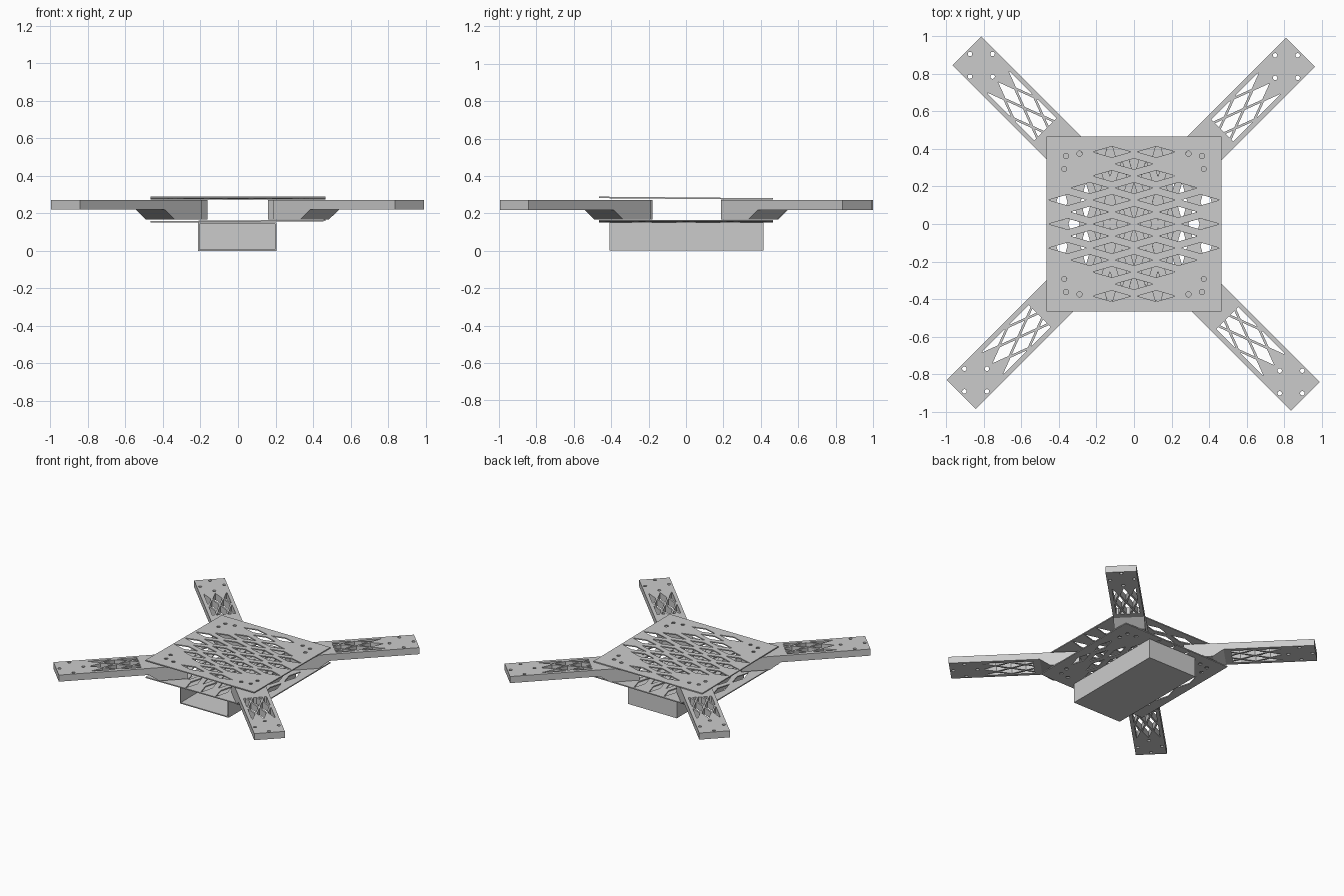
import bpy, bmesh, math
from mathutils import Matrix

cube = bpy.data.objects.get("Cube")
if cube:
    bpy.data.objects.remove(cube, do_unlink=True)

grey = bpy.data.materials.new("matte grey")
grey.use_nodes = True
colour = (0.6, 0.6, 0.6, 1)
grey.diffuse_color = colour
grey.node_tree.nodes["Principled BSDF"].inputs["Base Color"].default_value = colour


def add_object(name, mesh, matrix):
    mesh.materials.clear()
    mesh.materials.append(grey)
    ob = bpy.data.objects.new(name, mesh)
    ob.matrix_world = matrix
    bpy.context.collection.objects.link(ob)
    return ob


def slab(name, loops, thickness, matrix):
    """Flat sheet: the first loop is the outline, the others are holes."""
    curve = bpy.data.curves.new(name, 'CURVE')
    curve.dimensions = '2D'
    curve.fill_mode = 'BOTH'
    curve.extrude = thickness / 2
    for pts in loops:
        spline = curve.splines.new('POLY')
        spline.points.add(len(pts) - 1)
        for p, (x, y) in zip(spline.points, pts):
            p.co = (x, y, 0, 1)
        spline.use_cyclic_u = True
    temp = bpy.data.objects.new(name + "_outline", curve)
    bpy.context.collection.objects.link(temp)
    bpy.context.view_layer.update()
    mesh = bpy.data.meshes.new_from_object(temp)
    bpy.data.objects.remove(temp, do_unlink=True)
    bm = bmesh.new()
    bm.from_mesh(mesh)
    bmesh.ops.remove_doubles(bm, verts=bm.verts, dist=1e-5)
    bmesh.ops.recalc_face_normals(bm, faces=bm.faces)
    for f in bm.faces:
        f.smooth = False
    bm.to_mesh(mesh)
    bm.free()
    return add_object(name, mesh, matrix)


def prism(name, profile, width, matrix):
    """Side profile in x and z, extruded along y."""
    bm = bmesh.new()
    face = bm.faces.new([bm.verts.new((x, -width / 2, z)) for x, z in profile])
    new = bmesh.ops.extrude_face_region(bm, geom=[face])["geom"]
    moved = [v for v in new if isinstance(v, bmesh.types.BMVert)]
    bmesh.ops.translate(bm, verts=moved, vec=(0, width, 0))
    bmesh.ops.recalc_face_normals(bm, faces=bm.faces)
    mesh = bpy.data.meshes.new(name)
    bm.to_mesh(mesh)
    bm.free()
    return add_object(name, mesh, matrix)


def rect(x0, x1, y0, y1):
    return [(x0, y0), (x1, y0), (x1, y1), (x0, y1)]


def diamond(cx, cy, a, b):
    return [(cx - a, cy), (cx, cy - b), (cx + a, cy), (cx, cy + b)]


def circle(cx, cy, r, n=14):
    steps = [2 * math.pi * i / n for i in range(n)]
    return [(cx + r * math.cos(t), cy + r * math.sin(t)) for t in steps]


def clip(poly, axis, limit, sign):
    """Keep the part of a polygon where sign * coordinate <= sign * limit."""
    out = []
    for p, q in zip(poly, poly[1:] + poly[:1]):
        dp, dq = sign * (p[axis] - limit), sign * (q[axis] - limit)
        if dp <= 0:
            out.append(p)
        if dp * dq < 0:
            t = dp / (dp - dq)
            out.append(tuple(a + t * (b - a) for a, b in zip(p, q)))
    return out


# Square deck with staggered diamond holes and three bolt holes per corner
deck = [rect(-0.465, 0.465, -0.465, 0.465)]
for row in range(-6, 7):
    if row % 2:
        columns = (0,) if abs(row) == 5 else (-2, 0, 2)
    else:
        columns = (-1, 1) if abs(row) > 2 else (-3, -1, 1, 3)
    deck += [diamond(c * 0.118, row * 0.064, 0.102, 0.029) for c in columns]
for sx in (-1, 1):
    for sy in (-1, 1):
        for x, y in ((0.29, 0.375), (0.362, 0.362), (0.372, 0.293)):
            deck.append(circle(sx * x, sy * y, 0.014))

slab("top_deck", deck, 0.008,
     Matrix.Translation((0, 0, 0.281)) @ Matrix.Rotation(-0.009, 4, 'X'))
slab("bottom_deck", deck, 0.008,
     Matrix.Translation((0, 0, 0.158)) @ Matrix.Rotation(-0.008, 4, 'Y')
     @ Matrix.Rotation(math.pi / 2, 4, 'Z'))

# Arms, drawn with the tip at x = 0 and the root toward -x
half = 0.109
start, end, side = -0.59, -0.235, 0.083
arm = [rect(-0.64, 0, -half, half)]
for row in range(-2, 3):
    for k in range(4):
        cu = end - 0.088 - 0.21 * k - (0.105 if row % 2 else 0)
        cell = diamond(cu, row * 0.04, 0.088, 0.033)
        for axis, limit, sign in ((0, start, -1), (0, end, 1), (1, side, 1), (1, -side, -1)):
            cell = clip(cell, axis, limit, sign)
        if len(cell) > 2:
            arm.append(cell)
for i in range(4):
    t = i * math.pi / 2
    arm.append(circle(-0.108 + 0.085 * math.cos(t), 0.085 * math.sin(t), 0.012))

root = [(-0.92, 0.167), (-0.715, 0.167), (-0.64, 0.219), (-0.64, 0.27), (-0.92, 0.27)]
tips = {"back_left": (0.888, 0.915), "back_right": (-0.89, 0.922),
        "front_right": (-0.92, -0.908), "front_left": (0.913, -0.918)}
for i, (name, (x, y)) in enumerate(tips.items()):
    place = Matrix.Translation((x, y, 0)) @ Matrix.Rotation(math.pi * (0.25 + i / 2), 4, 'Z')
    slab(name + "_arm", arm, 0.051, place @ Matrix.Translation((0, 0, 0.2445)))
    prism(name + "_arm_root", root, 2 * half, place)

# Battery box, hollow and open at the front
bm = bmesh.new()
bmesh.ops.create_cube(bm, size=1, matrix=Matrix.Translation((-0.003, 0.003, 0.0755))
                      @ Matrix.Diagonal((0.418, 0.824, 0.151, 1)))
bm.faces.ensure_lookup_table()
front = min(bm.faces, key=lambda f: f.calc_center_median().y)
bmesh.ops.inset_region(bm, faces=[front], thickness=0.011)
inner = bmesh.ops.extrude_face_region(bm, geom=[front])["geom"]
bmesh.ops.translate(bm, verts=[v for v in inner if isinstance(v, bmesh.types.BMVert)],
                    vec=(0, 0.81, 0))
if front.is_valid:
    bmesh.ops.delete(bm, geom=[front], context='FACES_ONLY')
bmesh.ops.recalc_face_normals(bm, faces=bm.faces)
box = bpy.data.meshes.new("battery_box")
bm.to_mesh(box)
bm.free()
add_object("battery_box", box, Matrix.Identity(4))
